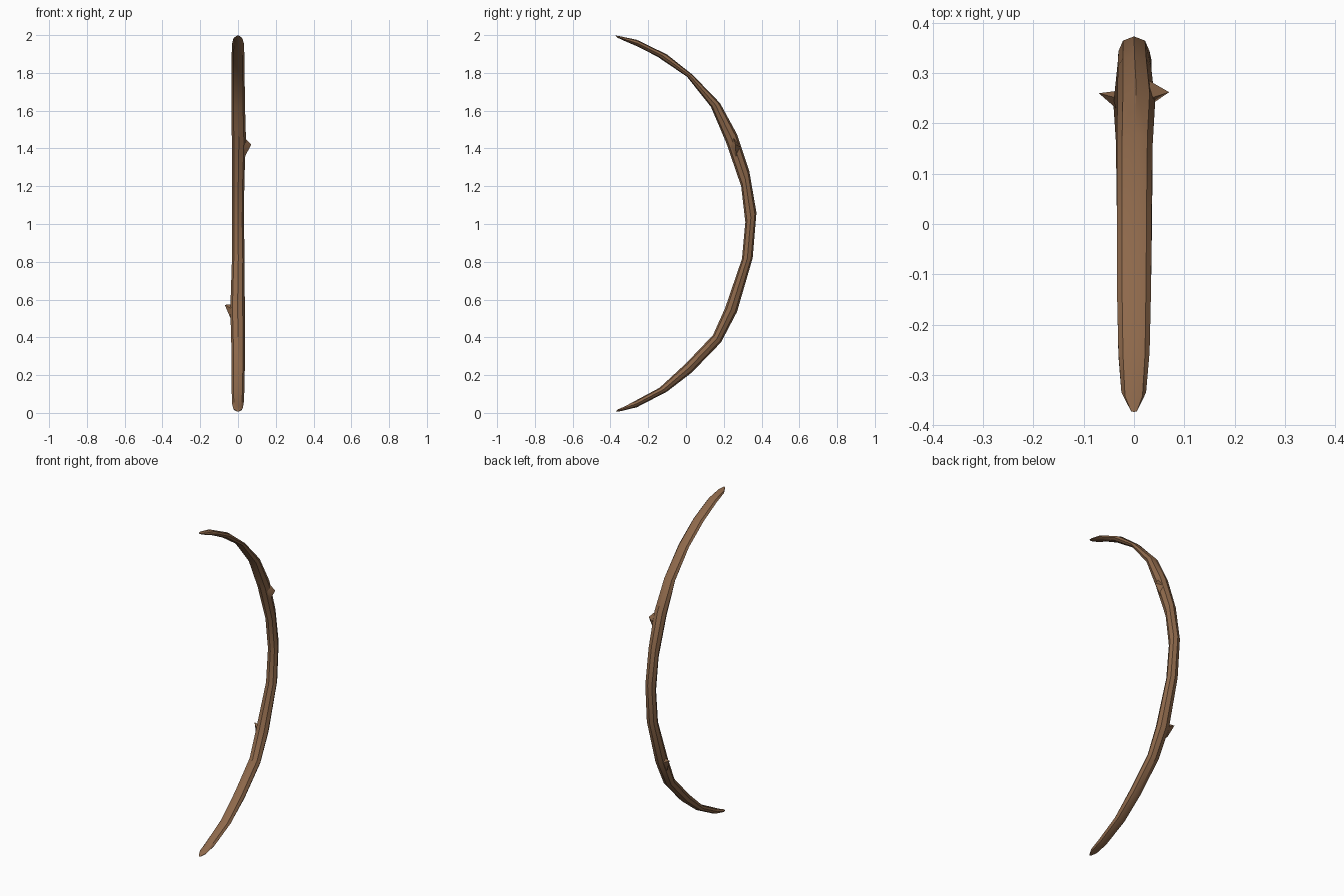
import bpy, bmesh, math
from mathutils import Vector

wood = bpy.data.materials.new("brown wood")
wood.diffuse_color = (0.27, 0.14, 0.07, 1)


def finish(name, bm):
    bmesh.ops.recalc_face_normals(bm, faces=bm.faces[:])
    me = bpy.data.meshes.new(name)
    bm.to_mesh(me)
    bm.free()
    me.materials.append(wood)
    ob = bpy.data.objects.new(name, me)
    bpy.context.collection.objects.link(ob)
    bpy.ops.object.select_all(action='DESELECT')
    ob.select_set(True)
    bpy.context.view_layer.objects.active = ob
    bpy.ops.object.shade_smooth_by_angle(angle=math.radians(35))
    return ob


# Curved stave: outer edge (y, z), inner edge (y, z), x min, x max
stations = [
    (-0.374, 0.006, -0.362, 0.018, -0.008, 0.008),
    (-0.345, 0.009, -0.325, 0.034, -0.025, 0.024),
    (-0.26, 0.030, -0.265, 0.066, -0.031, 0.030),
    (-0.10, 0.113, -0.14, 0.133, -0.034, 0.034),
    (0.03, 0.213, 0.00, 0.262, -0.034, 0.036),
    (0.185, 0.373, 0.143, 0.412, -0.036, 0.037),
    (0.27, 0.535, 0.207, 0.555, -0.041, 0.036),
    (0.353, 0.82, 0.296, 0.815, -0.032, 0.035),
    (0.373, 1.06, 0.314, 1.01, -0.031, 0.031),
    (0.335, 1.28, 0.292, 1.20, -0.032, 0.034),
    (0.27, 1.475, 0.213, 1.43, -0.033, 0.042),
    (0.18, 1.64, 0.132, 1.62, -0.034, 0.037),
    (0.035, 1.79, 0.005, 1.78, -0.034, 0.035),
    (-0.10, 1.897, -0.15, 1.885, -0.034, 0.034),
    (-0.26, 1.975, -0.25, 1.937, -0.031, 0.031),
    (-0.345, 1.993, -0.325, 1.969, -0.025, 0.024),
    (-0.374, 1.998, -0.362, 1.986, -0.008, 0.008),
]
SIDES = 8
bm = bmesh.new()
rings = []
for oy, oz, iy, iz, x0, x1 in stations:
    out, inn = Vector((0, oy, oz)), Vector((0, iy, iz))
    mid, half = (out + inn) / 2, (out - inn) / 2
    ring = []
    for k in range(SIDES):
        a = math.tau * k / SIDES
        p = mid + half * math.cos(a)
        p.x = (x0 + x1) / 2 + (x1 - x0) / 2 * math.sin(a)
        ring.append(bm.verts.new(p))
    rings.append(ring)
for a, b in zip(rings, rings[1:]):
    for k in range(SIDES):
        j = (k + 1) % SIDES
        bm.faces.new((a[k], a[j], b[j], b[k]))
bm.faces.new(rings[0])
bm.faces.new(rings[-1])
finish("bow_stave", bm)


# Small broken twigs on the sides
def twig(name, tip, base):
    bm = bmesh.new()
    t = bm.verts.new(tip)
    vs = [bm.verts.new(p) for p in base]
    for i in range(len(vs)):
        bm.faces.new((vs[i], vs[(i + 1) % len(vs)], t))
    bm.faces.new(vs)
    finish(name, bm)


twig("upper_twig", (0.07, 0.262, 1.42),
     [(0.03, 0.285, 1.41), (0.033, 0.25, 1.46), (0.03, 0.235, 1.41), (0.033, 0.265, 1.35)])
twig("lower_twig", (-0.07, 0.26, 0.572),
     [(-0.03, 0.265, 0.55), (-0.033, 0.25, 0.575), (-0.03, 0.225, 0.55), (-0.035, 0.235, 0.49)])
